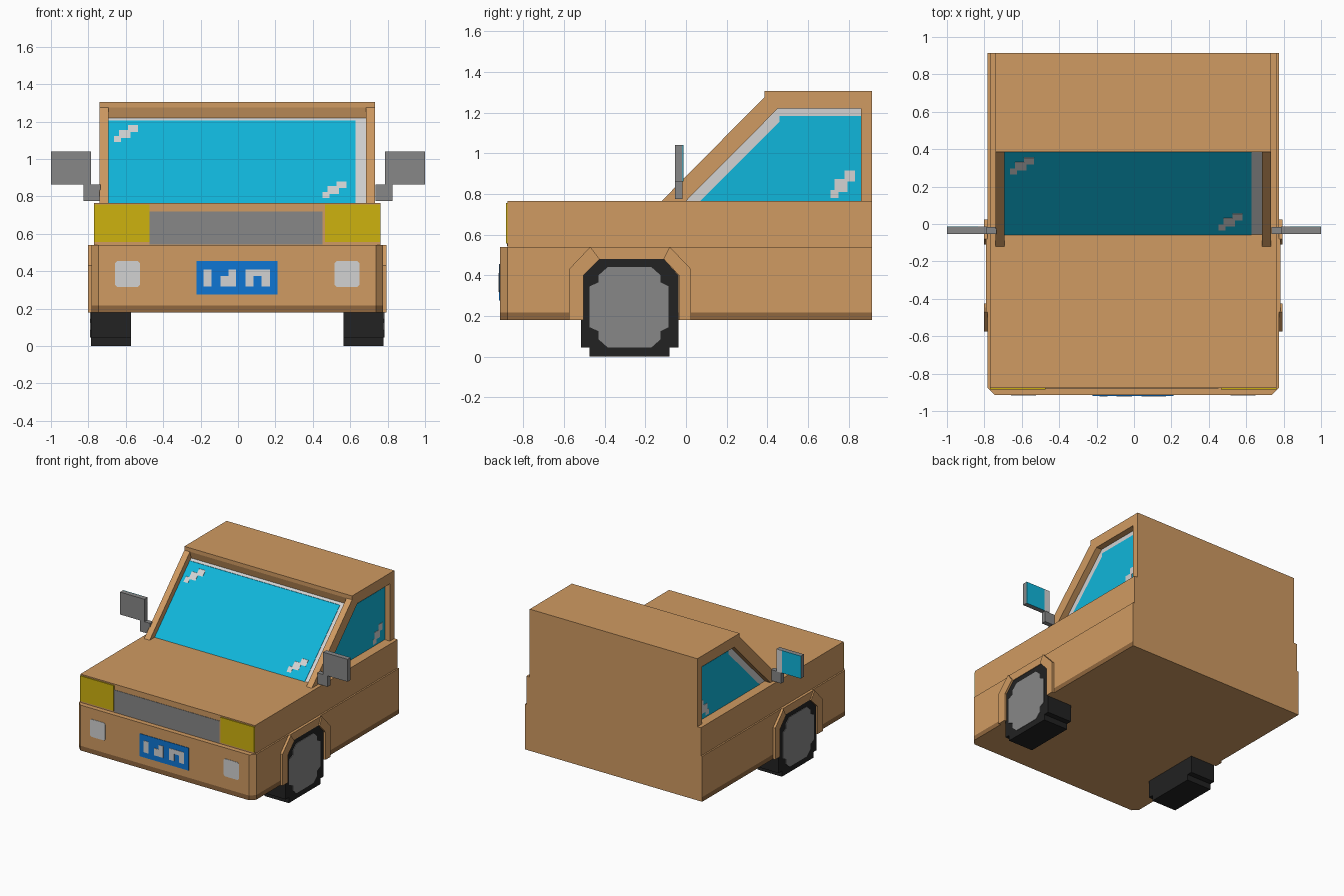
import bpy
import bmesh

CX = -0.004  # slight sideways offset of the body


def material(name, r, g, b):
    m = bpy.data.materials.new(name)
    lin = [((c / 255 + 0.055) / 1.055) ** 2.4 for c in (r, g, b)]
    m.diffuse_color = (*lin, 1)
    return m


TAN = material("tan paint", 208, 155, 98)
BROWN = material("dark brown skirt", 144, 103, 62)
GLASS = material("cyan glass", 16, 182, 219)
LIGHT = material("light grey", 210, 210, 210)
GREY = material("mid grey", 135, 135, 135)
BLACK = material("tyre black", 34, 34, 34)
YELLOW = material("lamp yellow", 206, 178, 15)
BLUE = material("plate blue", 14, 118, 212)


def build(name, mat, *solids, shift=CX):
    """Each solid is (axis, outline, start, end): an outline extruded along an axis."""
    bm = bmesh.new()
    for axis, pts, a, b in solids:
        def place(p, d):
            u, v = p
            co = {"x": (d, u, v), "y": (u, d, v), "z": (u, v, d)}[axis]
            return bm.verts.new((co[0] + shift, co[1], co[2]))
        lo = [place(p, a) for p in pts]
        hi = [place(p, b) for p in pts]
        bm.faces.new(lo)
        bm.faces.new(hi)
        n = len(pts)
        for i in range(n):
            j = (i + 1) % n
            bm.faces.new((lo[i], lo[j], hi[j], hi[i]))
    bmesh.ops.recalc_face_normals(bm, faces=bm.faces)
    me = bpy.data.meshes.new(name)
    bm.to_mesh(me)
    bm.free()
    me.materials.append(mat)
    ob = bpy.data.objects.new(name, me)
    bpy.context.collection.objects.link(ob)
    return ob


def rect(u0, u1, v0, v1):
    return [(u0, v0), (u1, v0), (u1, v1), (u0, v1)]


def box(x0, x1, y0, y1, z0, z1):
    return ("z", rect(x0, x1, y0, y1), z0, z1)


def slope(x0, x1, z0, z1, lift):
    """Thin plate lying on the sloping windscreen."""
    c = -0.82
    return ("x", [(z0 + c - lift, z0), (z1 + c - lift, z1), (z1 + c, z1), (z0 + c, z0)], x0, x1)


# Lower body with chamfered front corners, and its darker skirt
plan = [(-0.779, 0.915), (-0.779, -0.877), (-0.741, -0.915),
        (0.741, -0.915), (0.779, -0.877), (0.779, 0.915)]
build("lower_body", TAN, ("z", plan, 0.217, 0.54))
skirt = build("body_skirt", BROWN, ("z", plan, 0.18, 0.217))
skirt.data.materials.append(TAN)
for f in skirt.data.polygons:
    if f.normal.z < -0.5 or f.normal.y > 0.5:
        f.material_index = 1

# Upper body and bonnet
build("upper_body", TAN, box(-0.767, 0.767, -0.877, 0.915, 0.54, 0.765))

# Cabin: pale window surround core, roof and rear wall
core = [(-0.06, 0.76), (0.41, 1.23), (0.86, 1.23), (0.86, 0.76)]
build("window_surround", LIGHT, ("x", core, -0.688, 0.688))
roof = [(0.385, 1.275), (0.385, 1.305), (0.915, 1.305), (0.915, 1.22), (0.40, 1.22)]
build("roof", TAN, ("x", roof, -0.737, 0.737))
build("rear_wall", TAN, box(-0.737, 0.737, 0.86, 0.915, 0.765, 1.22))

# Windscreen with glints
build("windscreen", GLASS, slope(-0.688, 0.632, 0.765, 1.205, 0.004))
steps = [(-0.66, -0.622, 1.09, 1.122), (-0.632, -0.572, 1.113, 1.155), (-0.585, -0.53, 1.145, 1.18)]
for nm, dx, dz in (("upper", 0, 0), ("lower", 1.115, -0.30)):
    for i, (x0, x1, z0, z1) in enumerate(steps):
        build(f"windscreen_glint_{nm}_{i}", LIGHT,
              slope(x0 + dx, x1 + dx, z0 + dz, z1 + dz, 0.006 + 0.0004 * i))

# Parts that repeat on both sides
pillar = [(-0.12, 0.765), (0.0, 0.765), (0.452, 1.22), (0.40, 1.22), (0.385, 1.275)]
side_pane = [(0.07, 0.765), (0.46, 1.155), (0.46, 1.182), (0.86, 1.182), (0.86, 0.765)]
tyre = [(-0.475, 0), (-0.08, 0), (-0.08, 0.045), (-0.037, 0.045), (-0.037, 0.40), (-0.11, 0.48),
        (-0.425, 0.48), (-0.515, 0.40), (-0.515, 0.045), (-0.475, 0.045)]
hub = [(-0.385, 0.045), (-0.17, 0.045), (-0.125, 0.085), (-0.125, 0.125), (-0.085, 0.145),
       (-0.085, 0.345), (-0.125, 0.365), (-0.125, 0.40), (-0.17, 0.44), (-0.385, 0.44),
       (-0.43, 0.40), (-0.43, 0.365), (-0.475, 0.345), (-0.475, 0.145), (-0.43, 0.125), (-0.43, 0.085)]
arch_front = [(-0.575, 0.18), (-0.575, 0.43), (-0.47, 0.54), (-0.425, 0.48), (-0.505, 0.40), (-0.505, 0.18)]
arch_rear = [(0.025, 0.18), (0.025, 0.43), (-0.08, 0.54), (-0.11, 0.48), (-0.035, 0.40), (-0.035, 0.18)]
arch_top = [(-0.47, 0.54), (-0.08, 0.54), (-0.11, 0.48), (-0.425, 0.48)]

for s, side in ((-1, "left"), (1, "right")):
    def span(a, b):
        return (s * a, s * b)

    def sbox(a, b, *rest):
        return box(*sorted((s * a, s * b)), *rest)

    # Windscreen pillar and side window with glints
    build(f"{side}_pillar", TAN, ("x", pillar, *span(0.688, 0.737)))
    build(f"{side}_window", GLASS, ("x", side_pane, *span(0.686, 0.692)))
    build(f"{side}_window_glint", LIGHT,
          sbox(0.69, 0.6940, 0.71, 0.75, 0.78, 0.82),
          sbox(0.69, 0.6944, 0.73, 0.795, 0.81, 0.872),
          sbox(0.69, 0.6948, 0.78, 0.83, 0.86, 0.915))

    # Front wheel, hub and wheel arch
    build(f"{side}_tyre", BLACK, ("x", tyre, *span(0.568, 0.783)))
    build(f"{side}_hub", GREY, ("x", hub, *span(0.779, 0.787)))
    build(f"{side}_wheel_arch", TAN,
          ("x", arch_front, *span(0.76, 0.798)),
          ("x", arch_rear, *span(0.76, 0.798)),
          ("x", arch_top, *span(0.76, 0.788)))

    # Headlamp and fog lamp
    build(f"{side}_headlamp", YELLOW, sbox(0.469, 0.766, -0.885, -0.87, 0.555, 0.755))
    x0, x1, z0, z1, c = 0.52, 0.654, 0.315, 0.455, 0.012
    rounded = [(x0 + c, z0), (x1 - c, z0), (x1, z0 + c), (x1, z1 - c),
               (x1 - c, z1), (x0 + c, z1), (x0, z1 - c), (x0, z0 + c)]
    build(f"{side}_fog_lamp", LIGHT, ("y", [(s * x, z) for x, z in rounded], -0.918, -0.91))

    # Door mirror: stepped arm, housing, and reflective rear face
    build(f"{side}_mirror_arm", GREY, sbox(0.735, 0.825, -0.053, -0.016, 0.775, 0.862), shift=0)
    build(f"{side}_mirror_housing", GREY, sbox(0.785, 1.0, -0.053, -0.016, 0.862, 1.04), shift=0)
    build(f"{side}_mirror_glass", GLASS, sbox(0.835, 1.0, -0.018, -0.013, 0.862, 1.04), shift=0)
    build(f"{side}_mirror_edge", LIGHT, sbox(0.785, 0.835, -0.018, -0.013, 0.862, 1.04), shift=0)

# Grille between the headlamps
build("grille", GREY, box(-0.469, 0.456, -0.880, -0.87, 0.543, 0.72))

# Front plate with plain pale blocks
build("front_plate", BLUE, box(-0.218, 0.214, -0.919, -0.91, 0.275, 0.455))
build("plate_blocks", LIGHT,
      box(-0.18, -0.137, -0.922, -0.915, 0.318, 0.41),
      box(-0.09, -0.048, -0.922, -0.915, 0.318, 0.375),
      box(-0.048, -0.008, -0.922, -0.915, 0.318, 0.41),
      box(0.045, 0.088, -0.922, -0.915, 0.318, 0.41),
      box(0.088, 0.13, -0.922, -0.915, 0.375, 0.41),
      box(0.13, 0.175, -0.922, -0.915, 0.318, 0.41))
